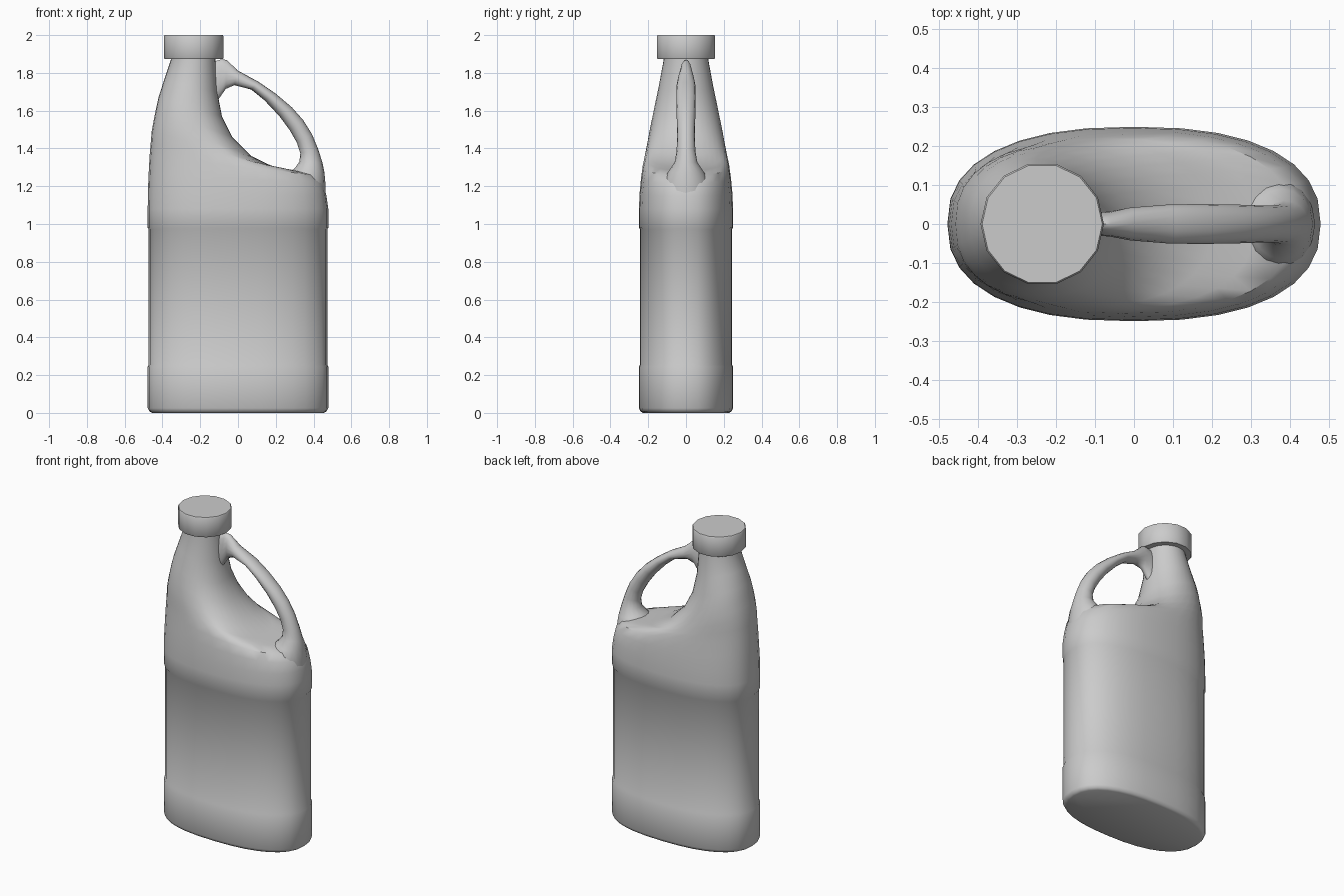
import bpy, bmesh, math


def loft(name, rings, angle=40):
    """Skin a list of equal-length point rings and close both ends."""
    bm = bmesh.new()
    loops = [[bm.verts.new(p) for p in ring] for ring in rings]
    n = len(loops[0])
    for a, b in zip(loops, loops[1:]):
        for i in range(n):
            j = (i + 1) % n
            bm.faces.new((a[i], a[j], b[j], b[i]))
    bm.faces.new(loops[0][::-1])
    bm.faces.new(loops[-1])
    bmesh.ops.recalc_face_normals(bm, faces=bm.faces)
    mesh = bpy.data.meshes.new(name)
    bm.to_mesh(mesh)
    bm.free()
    obj = bpy.data.objects.new(name, mesh)
    bpy.context.collection.objects.link(obj)
    bpy.ops.object.select_all(action='DESELECT')
    obj.select_set(True)
    bpy.context.view_layer.objects.active = obj
    bpy.ops.object.shade_smooth_by_angle(angle=math.radians(angle))
    return obj


def oval(xl, zl, xr, zr, b, e=2.4, n=32):
    """Tilted superellipse from the left point to the right point."""
    pts = []
    for i in range(n):
        t = 2 * math.pi * i / n
        c, s = math.cos(t), math.sin(t)
        u = math.copysign(abs(c) ** (2 / e), c)
        v = math.copysign(abs(s) ** (2 / e), s)
        k = (u + 1) / 2
        pts.append((xl + (xr - xl) * k, b * v, zl + (zr - zl) * k))
    return pts


# Body: straight base and recessed label band
rings = [oval(-a, z, a, z, b) for z, a, b in [
    (0, .455, .228), (.008, .469, .241), (.025, .478, .249), (.245, .478, .249),
    (.255, .473, .244), (.972, .473, .244), (.98, .478, .249), (1.08, .478, .249)]]
# Shoulder: sections tilt to form the scooped floor below the handle, then the neck
rings += [oval(*s) for s in [
    (-.477, 1.17, .468, 1.15, .246),
    (-.473, 1.27, .452, 1.215, .238, 2.4),
    (-.468, 1.36, .41, 1.258, .229, 2.4),
    (-.462, 1.43, .31, 1.282, .219, 2.4),
    (-.457, 1.49, .20, 1.297, .210, 2.4),
    (-.446, 1.55, .07, 1.36, .199, 2.3),
    (-.434, 1.61, -.03, 1.46, .184, 2.2),
    (-.421, 1.67, -.085, 1.57, .167, 2.1),
    (-.392, 1.76, -.11, 1.70, .144, 2),
    (-.355, 1.87, -.12, 1.87, .118, 2),
    (-.355, 1.90, -.12, 1.90, .118, 2)]]
loft("bottle_body", rings)

# Handle: outer (x, z), inner (x, z), half width in y
sections = [
    (-.13, 1.86, -.14, 1.60, .03), (-.085, 1.872, -.10, 1.665, .03),
    (-.06, 1.868, -.065, 1.715, .032), (0, 1.812, -.02, 1.735, .042),
    (.11, 1.752, .07, 1.712, .05), (.20, 1.69, .14, 1.655, .051),
    (.285, 1.618, .22, 1.57, .05), (.345, 1.55, .275, 1.495, .048),
    (.392, 1.475, .312, 1.43, .047), (.425, 1.395, .33, 1.375, .05),
    (.447, 1.325, .325, 1.33, .06), (.458, 1.27, .30, 1.295, .09),
    (.464, 1.20, .24, 1.25, .125), (.465, 1.12, .22, 1.18, .13)]
tube = []
for xo, zo, xi, zi, w in sections:
    ring = []
    for i in range(16):
        t = 2 * math.pi * i / 16
        k = (1 + math.cos(t)) / 2
        ring.append((xi + (xo - xi) * k, w * math.sin(t), zi + (zo - zi) * k))
    tube.append(ring)
loft("handle", tube, 60)

# Screw cap
loft("cap", [oval(-.235 - r, z, -.235 + r, z, r, 2, 14) for z, r in [
    (1.873, .154), (1.879, .158), (1.994, .158), (2, .154)]], 35)
